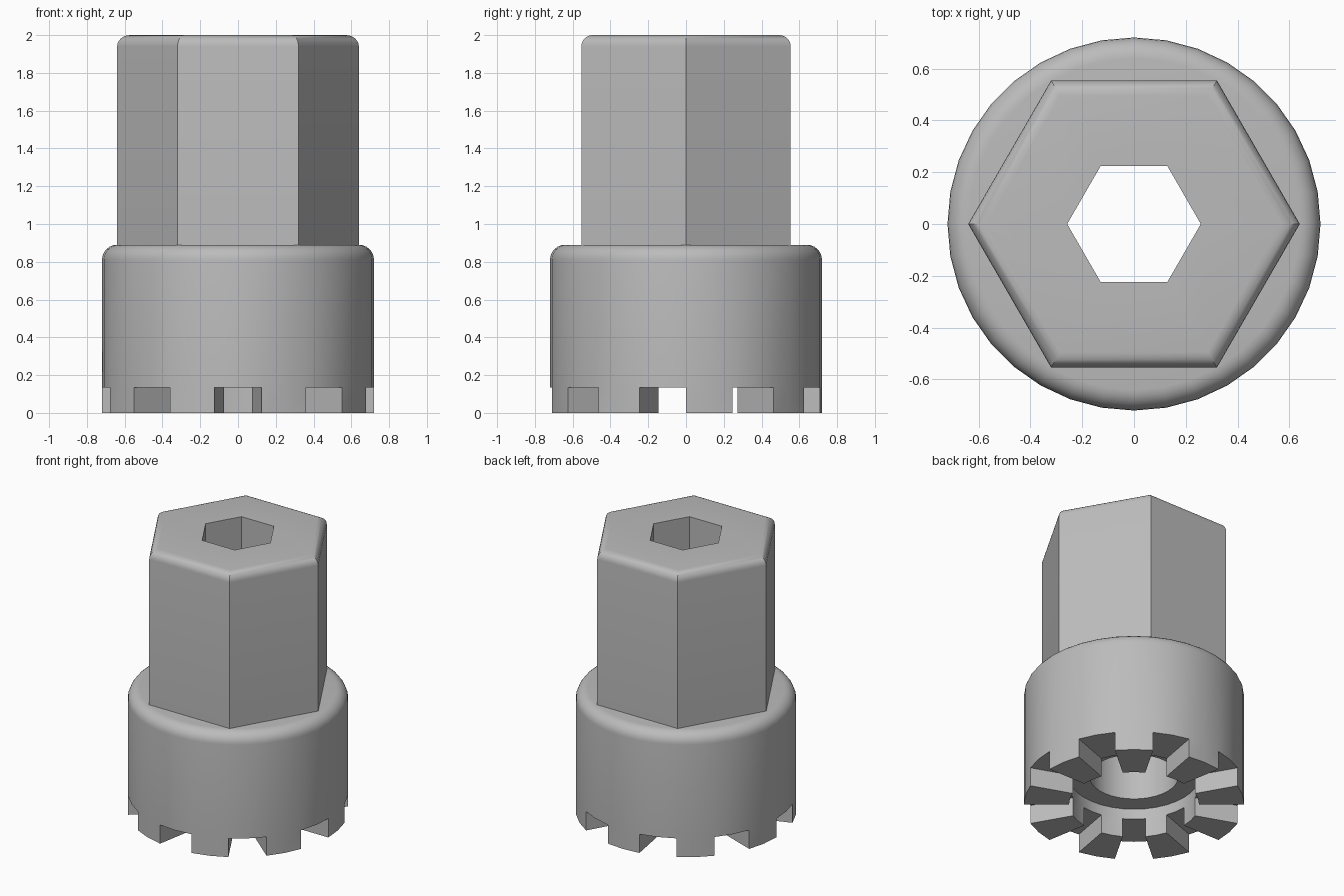
import bpy, bmesh, math

if "Cube" in bpy.data.objects:
    bpy.data.objects.remove(bpy.data.objects["Cube"], do_unlink=True)

grey = bpy.data.materials.new("plain grey")
grey.use_nodes = True
grey.diffuse_color = (0.5, 0.5, 0.5, 1)
grey.node_tree.nodes["Principled BSDF"].inputs["Base Color"].default_value = grey.diffuse_color


def fillet(radius, top, round_r, stretch=1.0, steps=6):
    """Quarter round from the outer wall up to the top face."""
    pts = []
    for i in range(steps + 1):
        a = math.pi / 2 * i / steps
        pts.append((radius - round_r * stretch * (1 - math.cos(a)),
                    top - round_r * (1 - math.sin(a))))
    return pts


def ring_solid(profile, sides):
    """Revolve a closed (radius, z) profile; returns the mesh and its face grid."""
    bm = bmesh.new()
    cols = []
    for i in range(sides):
        a = math.tau * i / sides
        cols.append([bm.verts.new((r * math.cos(a), r * math.sin(a), z)) for r, z in profile])
    grid = []
    for i in range(sides):
        a, b = cols[i], cols[(i + 1) % sides]
        grid.append([bm.faces.new((a[j - 1], b[j - 1], b[j], a[j])) for j in range(len(profile))])
    return bm, grid


def finish(bm, name):
    bmesh.ops.recalc_face_normals(bm, faces=bm.faces)
    mesh = bpy.data.meshes.new(name)
    bm.to_mesh(mesh)
    bm.free()
    mesh.materials.append(grey)
    obj = bpy.data.objects.new(name, mesh)
    bpy.context.collection.objects.link(obj)
    bpy.ops.object.select_all(action="DESELECT")
    obj.select_set(True)
    bpy.context.view_layer.objects.active = obj
    bpy.ops.object.shade_smooth_by_angle(angle=math.radians(30))


# Round collar with a stepped bore
tooth_height = 0.135
profile = [(0.29, 0.21), (0.425, 0.21), (0.425, tooth_height), (0.72, tooth_height)]
profile += fillet(0.72, 0.89, 0.08) + [(0.29, 0.89)]
bm, grid = ring_solid(profile, 36)

# Nine teeth pulled down from the collar's underside, two segments each
tooth_faces = [col[3] for i, col in enumerate(grid) if i % 4 in (0, 1)]
result = bmesh.ops.extrude_face_region(bm, geom=tooth_faces)
moved = [v for v in result["geom"] if isinstance(v, bmesh.types.BMVert)]
bmesh.ops.translate(bm, verts=moved, vec=(0, 0, -tooth_height))
old = [f for f in tooth_faces if f.is_valid]
if old:
    bmesh.ops.delete(bm, geom=old, context="FACES_ONLY")
finish(bm, "toothed_collar")

# Hexagonal shank with a hexagonal through hole, seated in the collar
stretch = 1 / math.cos(math.pi / 6)
profile = [(0.258, 0.85), (0.64, 0.85)] + fillet(0.64, 2.0, 0.06, stretch) + [(0.258, 2.0)]
bm, grid = ring_solid(profile, 6)
finish(bm, "hex_shank")
